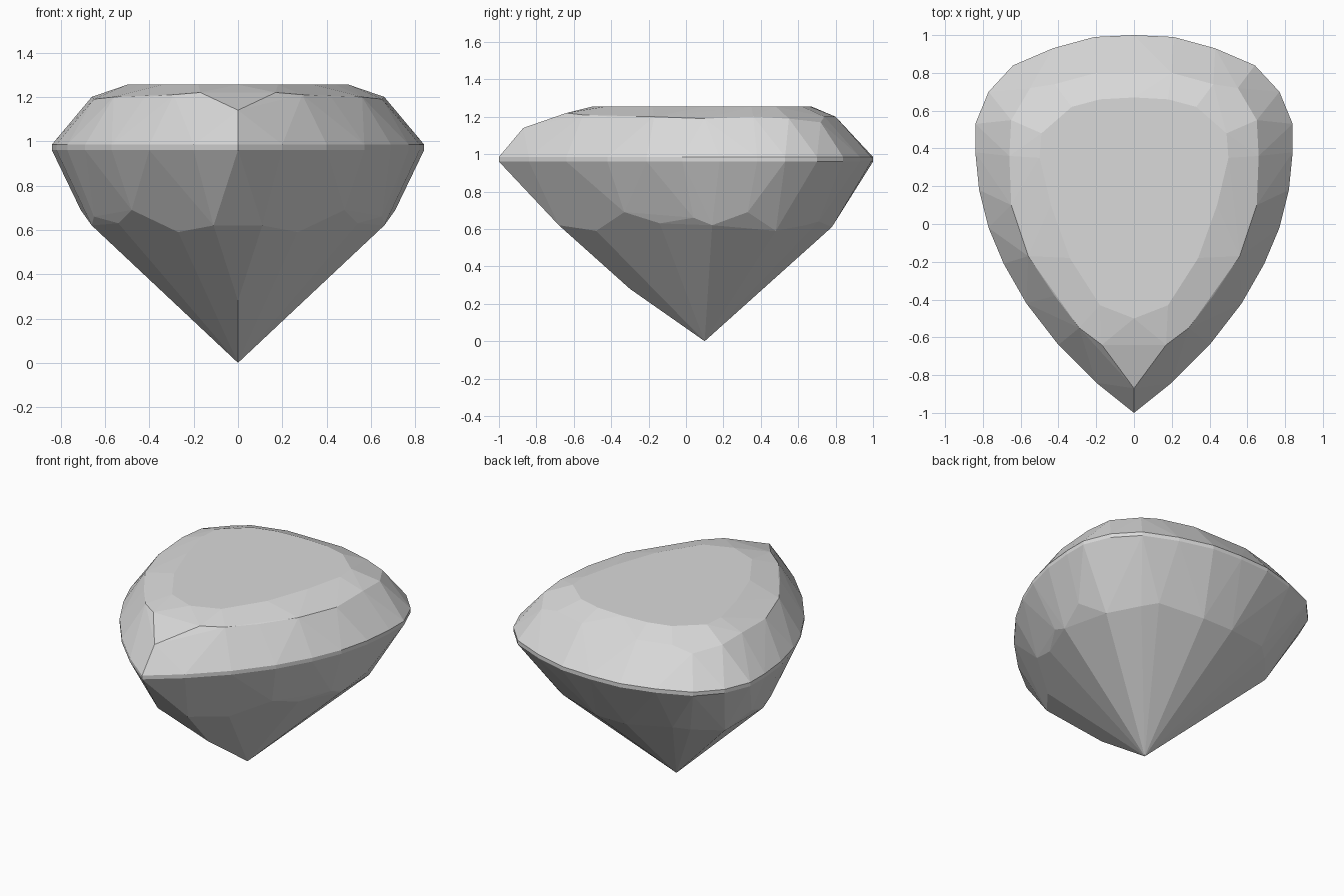
import bpy
import bmesh
import math

default_cube = bpy.data.objects.get("Cube")
if default_cube:
    bpy.data.objects.remove(default_cube, do_unlink=True)


def make_material(name, colour):
    material = bpy.data.materials.new(name)
    material.use_nodes = True
    material.diffuse_color = colour
    shader = next(n for n in material.node_tree.nodes if n.type == "BSDF_PRINCIPLED")
    shader.inputs["Base Color"].default_value = colour
    return material


def at_height(outline, z):
    """Lift a flat outline to a height."""
    return [(x, y, z) for x, y in outline]


def mirrored(points):
    """Add the opposite side of every point that is off the centre plane."""
    return points + [(-x, y, z) for x, y, z in points if x > 0]


TABLE_HEIGHT = 1.255
GIRDLE_BOTTOM, GIRDLE_TOP = .96, .985

# Flat table on top: half outline from the round back to the pointed front
table = [(0, .67), (.18, .66), (.33, .62), (.49, .48), (.5, .35),
         (.44, .1), (.34, -.18), (.18, -.43), (0, -.5)]

# Widest outline of the stone, a pear shape
girdle = [(0, 1), (.21, .99), (.43, .93), (.64, .84), (.77, .7),
          (.84, .53), (.84, .38), (.82, .18), (.77, -.02), (.69, -.21),
          (.57, -.42), (.4, -.64), (.2, -.84), (0, -1)]

# Facet corners between the girdle and the table
crown = [(.2, .8, 1.2), (.42, .74, 1.2), (.55, .72, 1.17),
         (.65, .55, 1.19), (.66, .36, 1.2), (.65, .1, 1.19),
         (.56, -.17, 1.2), (.42, -.38, 1.2), (.29, -.55, 1.21),
         (.17, -.64, 1.22), (0, -.87, 1.14)]

# Facet corners below the girdle, then the front keel and the bottom point
pavilion = [(.11, .78, .61), (.4, .71, .64), (.48, .64, .62),
            (.62, .48, .59), (.71, .33, .69), (.66, .14, .62),
            (.65, .04, .66), (.54, -.14, .63), (.48, -.33, .69),
            (.27, -.48, .59), (.11, -.68, .62),
            (0, -.3, .28), (0, .1, 0)]

half = (at_height(table, TABLE_HEIGHT) + crown
        + at_height(girdle, GIRDLE_TOP) + at_height(girdle, GIRDLE_BOTTOM)
        + pavilion)

# Cut the stone as the convex shell around all facet corners
bm = bmesh.new()
for corner in mirrored(half):
    bm.verts.new(corner)
bmesh.ops.convex_hull(bm, input=bm.verts[:])
loose = [v for v in bm.verts if not v.link_faces]
bmesh.ops.delete(bm, geom=loose, context="VERTS")

# Merge triangles that lie in one plane into whole facets
bmesh.ops.dissolve_limit(bm, angle_limit=math.radians(1),
                         verts=bm.verts[:], edges=bm.edges[:])
bmesh.ops.recalc_face_normals(bm, faces=bm.faces[:])

mesh = bpy.data.meshes.new("pear_cut_gem")
bm.to_mesh(mesh)
bm.free()
mesh.materials.append(make_material("pale grey", (.7, .7, .7, 1)))

gem = bpy.data.objects.new("pear_cut_gem", mesh)
bpy.context.collection.objects.link(gem)
